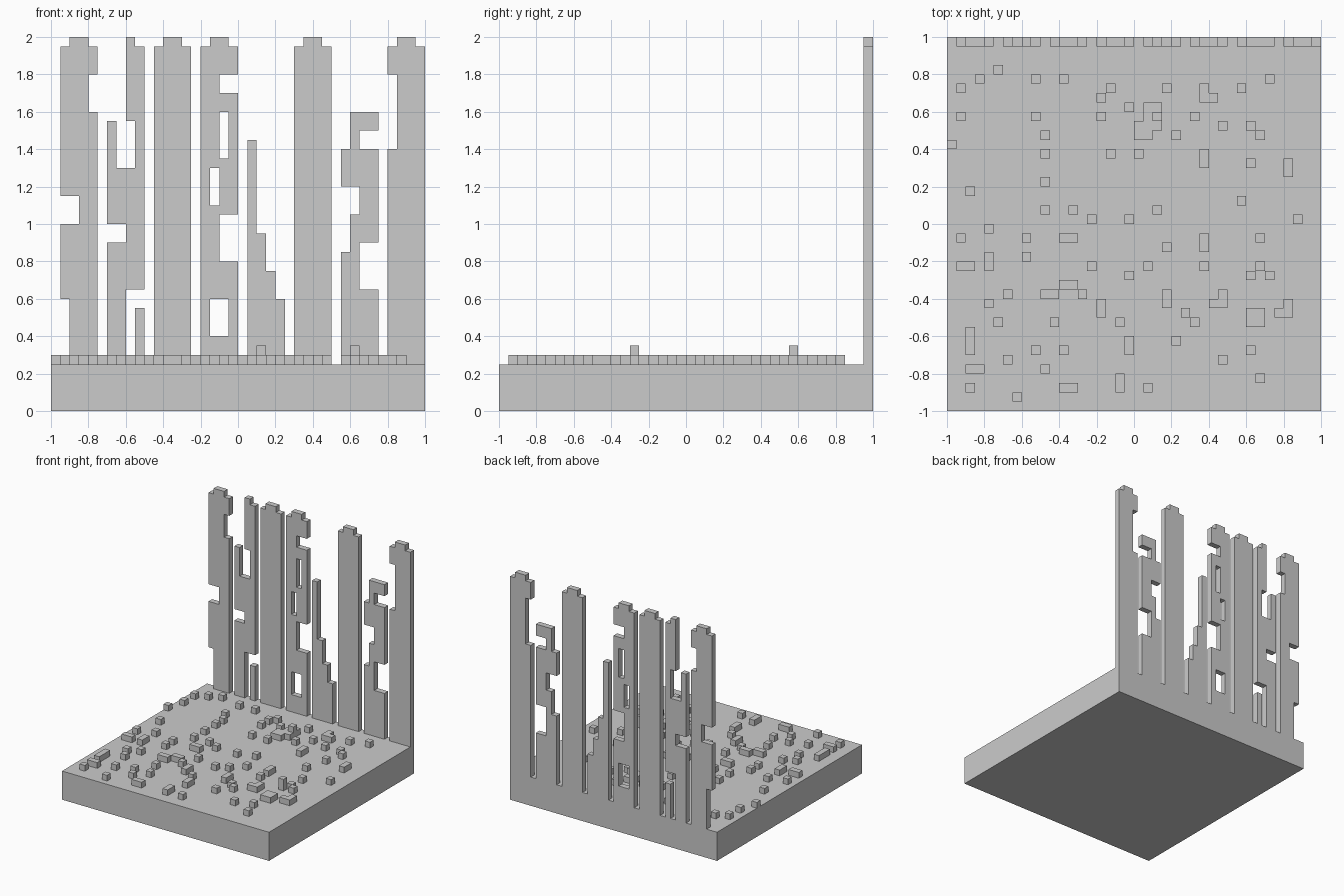
import bpy
import bmesh
from mathutils import Vector

CELL = 0.05           # everything sits on a grid of cubic cells
HALF = 1.0            # half of the ground's width
GROUND_TOP = 5        # cells

default_cube = bpy.data.objects.get("Cube")
if default_cube:
    bpy.data.objects.remove(default_cube, do_unlink=True)

# One plain grey for the whole model
grey = bpy.data.materials.new("plain_grey")
grey.use_nodes = True
colour = (0.6, 0.6, 0.6, 1.0)
grey.diffuse_color = colour
grey.node_tree.nodes["Principled BSDF"].inputs["Base Color"].default_value = colour


def rectangle(left, right, low, high):
    """All grid cells inside a rectangle."""
    return {(a, b) for a in range(left, right) for b in range(low, high)}


def slab(name, cells, to_point, thickness):
    """Draw the cells as a flat sheet, merge them and extrude it."""
    bm = bmesh.new()
    corners = {}

    def corner(a, b):
        if (a, b) not in corners:
            corners[a, b] = bm.verts.new(to_point(a, b))
        return corners[a, b]

    for a, b in sorted(cells):
        bm.faces.new([corner(a, b), corner(a + 1, b),
                      corner(a + 1, b + 1), corner(a, b + 1)])
    extruded = bmesh.ops.extrude_face_region(
        bm, geom=bm.faces[:], use_keep_orig=True)
    moved = [g for g in extruded["geom"] if isinstance(g, bmesh.types.BMVert)]
    bmesh.ops.translate(bm, verts=moved, vec=thickness)
    bmesh.ops.recalc_face_normals(bm, faces=bm.faces[:])
    bmesh.ops.dissolve_limit(bm, angle_limit=0.01,
                             verts=bm.verts[:], edges=bm.edges[:])
    mesh = bpy.data.meshes.new(name)
    bm.to_mesh(mesh)
    bm.free()
    mesh.materials.append(grey)
    obj = bpy.data.objects.new(name, mesh)
    bpy.context.collection.objects.link(obj)
    return obj


def on_wall(a, b):
    return Vector((a * CELL - HALF, HALF - CELL, b * CELL))


def on_ground(a, b):
    return Vector((a * CELL - HALF, b * CELL - HALF, GROUND_TOP * CELL))


# Ground block
slab("ground", rectangle(0, 40, 0, 40),
     lambda a, b: Vector((a * CELL - HALF, b * CELL - HALF, 0)),
     Vector((0, 0, GROUND_TOP * CELL)))


# Broken fence planks: left edge, top, and the pieces missing from each
def plank(name, left, top, missing, rounded=True):
    right = left + 4
    cells = rectangle(left, right, GROUND_TOP, top)
    if rounded:
        cells -= {(left, top - 1), (right - 1, top - 1)}
    for start, end, low, high in missing:
        cells -= rectangle(left + start, left + end, low, high)
    slab(name, cells, on_wall, Vector((0, CELL, 0)))


plank("plank_notched_right", 1, 40,
      [(3, 4, 32, 36), (0, 2, 20, 23), (0, 1, 5, 12)])
plank("plank_splintered", 6, 40,
      [(0, 1, 31, 40), (1, 2, 26, 40), (2, 3, 26, 31),
       (0, 2, 18, 20), (2, 3, 5, 13), (3, 4, 11, 13)])
plank("plank_whole_right", 11, 40, [])
plank("plank_with_holes", 16, 40,
      [(2, 4, 34, 36), (2, 3, 27, 32), (1, 2, 22, 26),
       (2, 4, 16, 21), (1, 3, 8, 12)])
plank("plank_stepped", 21, 29,
      [(1, 2, 19, 29), (2, 3, 15, 29), (3, 4, 12, 29)], rounded=False)
plank("plank_whole_left", 26, 40, [])
plank("plank_eaten", 31, 32,
      [(0, 1, 28, 32), (2, 4, 28, 30), (0, 2, 21, 24),
       (0, 1, 17, 21), (2, 4, 13, 18)], rounded=False)
plank("plank_notched_left", 36, 40, [(0, 1, 28, 36)])

# Single stones: for each row from the front, the columns that hold one
front_stones = {
    1: [7], 2: [2, 21], 3: [33], 4: [10], 5: [6, 29],
    6: [9, 12, 32], 7: [24], 9: [5, 11, 18, 26], 10: [25],
    11: [4], 12: [6, 14, 29], 13: [12, 13], 14: [19, 32, 34],
    15: [15, 21, 27, 33], 16: [8], 17: [23], 18: [1, 8, 33], 19: [4],
}
back_stones = {
    20: [15, 19, 37], 21: [10, 13, 22], 22: [31], 23: [2], 24: [10],
    26: [32], 27: [10, 17, 20], 28: [0], 29: [10, 24, 33],
    30: [29, 32], 31: [1, 9, 16, 26], 32: [19], 33: [16, 28],
    34: [1, 17, 23, 31], 35: [3, 9, 12, 34], 36: [5],
}
# Larger stones: column, row, width, depth
long_stones = [
    (2, 6, 1, 3), (2, 4, 2, 1), (12, 2, 2, 1), (18, 2, 1, 2),
    (19, 6, 1, 2), (32, 9, 2, 2), (35, 10, 2, 1), (36, 11, 1, 1),
    (16, 10, 1, 2), (28, 11, 2, 1), (23, 11, 1, 2), (10, 12, 2, 1),
    (1, 15, 2, 1), (4, 15, 1, 2), (27, 17, 1, 2), (12, 18, 2, 1),
    (36, 25, 1, 2), (27, 26, 1, 2), (27, 33, 1, 2),
    (20, 29, 2, 2), (22, 30, 1, 1), (21, 31, 2, 2),
]
up = Vector((0, 0, CELL))
for name, rows in (("front_stones", front_stones), ("back_stones", back_stones)):
    cells = {(column, row) for row, columns in rows.items() for column in columns}
    slab(name, cells, on_ground, up)

cells = set()
for column, row, width, depth in long_stones:
    cells |= rectangle(column, column + width, row, row + depth)
slab("long_stones", cells, on_ground, up)

# Two stones stacked on top of others
slab("stacked_stones", {(22, 31), (32, 14)},
     lambda a, b: on_ground(a, b) + up, up)
